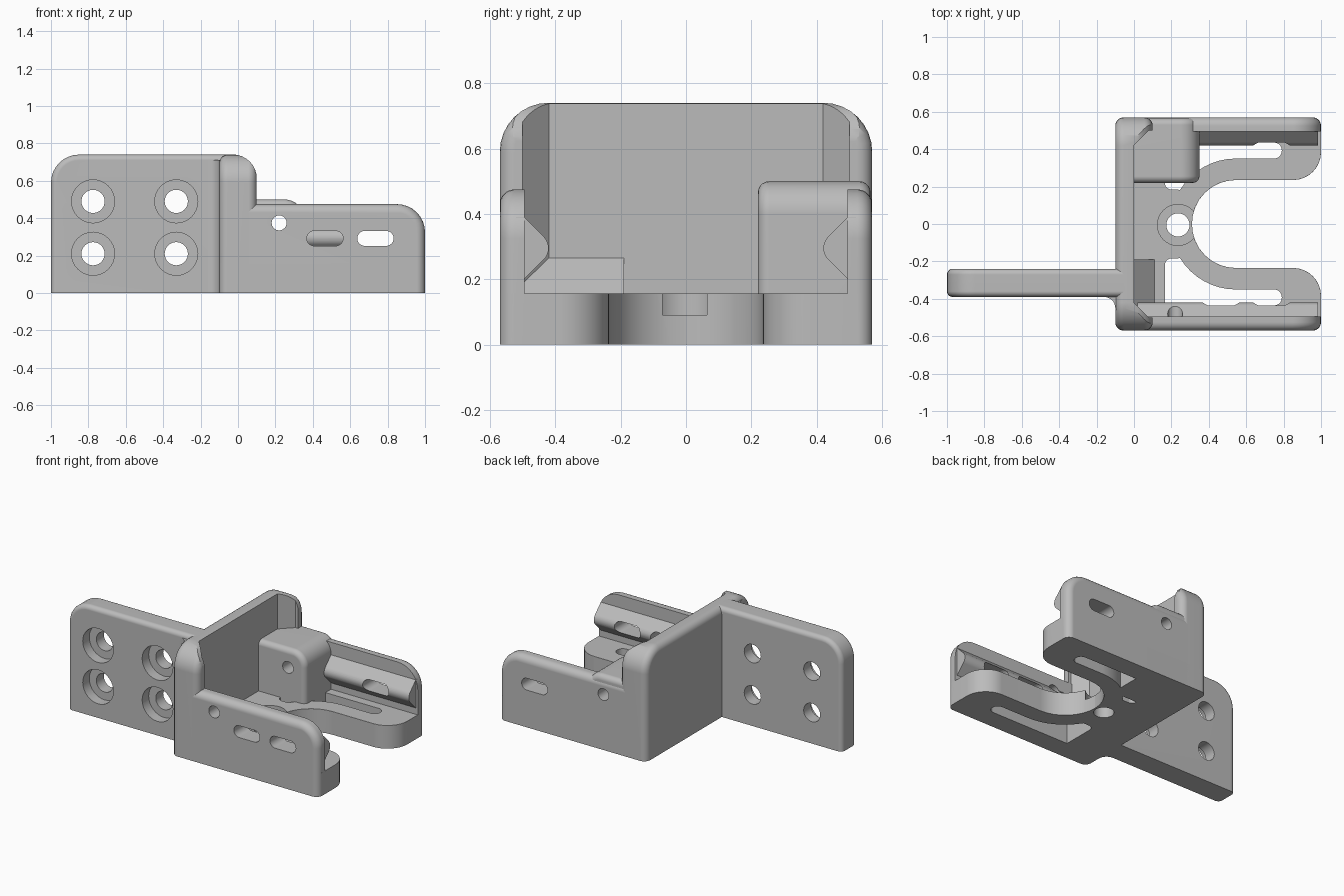
import bpy, bmesh
from math import atan2, cos, sin, tan, pi
from mathutils import Vector

if "Cube" in bpy.data.objects:
    bpy.data.objects.remove(bpy.data.objects["Cube"])

grey = bpy.data.materials.new("plain grey")
grey.use_nodes = True
grey.diffuse_color = (0.5, 0.5, 0.5, 1)
grey.node_tree.nodes["Principled BSDF"].inputs["Base Color"].default_value = (0.5, 0.5, 0.5, 1)

HALF = 0.57      # half depth of the body
TOP = 0.74       # height of the tall walls
DECK = 0.157     # floor thickness


def arc(cx, cy, r, start, sweep, n=8):
    return [(cx + r * cos(start + sweep * i / n), cy + r * sin(start + sweep * i / n))
            for i in range(n + 1)]


def outline(points):
    """Polygon from (u, v) or (u, v, radius) corners, with rounded corners."""
    out = []
    for i, p in enumerate(points):
        if len(p) == 2:
            out.append(p)
            continue
        c = Vector(p[:2])
        a = (Vector(points[i - 1][:2]) - c).normalized()
        b = (Vector(points[(i + 1) % len(points)][:2]) - c).normalized()
        half = a.angle(b) / 2
        mid = c + (a + b).normalized() * p[2] / sin(half)
        s = c + a * p[2] / tan(half) - mid
        e = c + b * p[2] / tan(half) - mid
        start = atan2(s.y, s.x)
        sweep = (atan2(e.y, e.x) - start + pi) % (2 * pi) - pi
        out += arc(mid.x, mid.y, p[2], start, sweep)
    return out


def prism(name, points, axis, lo, hi, bevel=0, pick=None):
    """Extrude an outline along an axis and round the picked edges."""
    place = {"x": lambda u, v, h: (h, u, v),
             "y": lambda u, v, h: (u, h, v),
             "z": lambda u, v, h: (u, v, h)}[axis]
    bm = bmesh.new()
    pts = outline(points)
    low = [bm.verts.new(place(u, v, lo)) for u, v in pts]
    high = [bm.verts.new(place(u, v, hi)) for u, v in pts]
    bm.faces.new(low)
    bm.faces.new(high)
    for i in range(len(pts)):
        bm.faces.new((low[i - 1], low[i], high[i], high[i - 1]))
    bmesh.ops.recalc_face_normals(bm, faces=bm.faces)
    if bevel:
        edges = [e for e in bm.edges if pick((e.verts[0].co + e.verts[1].co) / 2)]
        bmesh.ops.bevel(bm, geom=edges, offset=bevel, segments=5, profile=0.5,
                        affect="EDGES", clamp_overlap=True)
        bmesh.ops.recalc_face_normals(bm, faces=bm.faces)
    mesh = bpy.data.meshes.new(name)
    bm.to_mesh(mesh)
    bm.free()
    obj = bpy.data.objects.new(name, mesh)
    bpy.context.collection.objects.link(obj)
    mesh.materials.append(grey)
    return obj


def combine(target, tool, operation="DIFFERENCE"):
    mod = target.modifiers.new("cut", "BOOLEAN")
    mod.object, mod.operation, mod.solver = tool, operation, "EXACT"
    bpy.context.view_layer.objects.active = target
    bpy.ops.object.modifier_apply(modifier=mod.name)
    bpy.data.objects.remove(tool)


def bore(target, axis, u, v, r, lo, hi, stretch=0):
    """Cut a round hole, or a slot when stretched along u."""
    pts = arc(u + stretch, v, r, -pi / 2, pi, 16) + arc(u - stretch, v, r, pi / 2, pi, 16)
    if not stretch:
        pts = arc(u, v, r, 0, 2 * pi, 32)[:-1]
    combine(target, prism("cutter", pts, axis, lo, hi))


parts = []

# Mounting plate with four counterbored holes
plate = prism("mounting_plate", [(-1, 0), (-0.05, 0), (-0.05, TOP), (-1, TOP, 0.15)], "y",
              -0.39, -0.24, 0.03,
              lambda c: abs(c.y + 0.315) > 0.07 and c.z > 0.01 and c.x < -0.06)
for x in (-0.775, -0.33):
    for z in (0.21, 0.49):
        bore(plate, "y", x, z, 0.062, -0.6, 0)
        bore(plate, "y", x, z, 0.115, -0.6, -0.32)
parts.append(plate)

# Fillet joining plate and cross wall
parts.append(prism("plate_fillet", [(-0.05, -0.37), (-0.17, -0.37), (-0.17, -0.39),
                                    (-0.1, -0.39, 0.06), (-0.1, -0.46), (-0.05, -0.46)],
                   "z", 0, 0.71))

# Cross wall with corner gussets
wall = prism("cross_wall", [(-HALF, 0), (HALF, 0), (HALF, TOP, 0.15), (-HALF, TOP, 0.15)], "x",
             -0.1, 0.1, 0.045, lambda c: abs(c.x) > 0.09 and c.z > 0.01)
combine(wall, prism("cutter", [(-0.3, -0.1), (0.101, -0.1), (0.101, 0.741, 0.13), (-0.3, 0.741)],
                    "y", -1, 1), "INTERSECT")
combine(wall, prism("cutter", [(0, -0.42), (0.08, -0.5), (0.3, -0.5),
                               (0.3, 0.5), (0.08, 0.5), (0, 0.42)], "z", -0.2, 1))
parts.append(wall)

# Floor with open notch, two arms, screw seat and curved slots
floor = prism("floor", [(-0.1, -HALF, 0.045), (1, -HALF, 0.045), (1, -0.235, 0.15),
                        (0.31, -0.235, 0.234), (0.31, 0.235, 0.234), (1, 0.235, 0.15),
                        (1, HALF, 0.045), (-0.1, HALF, 0.045)], "z", 0, DECK, 0.035,
              lambda c: c.z > 0.15 and c.x > 0.2 and abs(c.y) < 0.52)
for s in (-1, 1):
    bend = [(x, s * y) for x, y in arc(0.545, 0, 0.35, pi * 0.825, -pi * 0.325)]
    combine(floor, prism("cutter", [(0.165, s * 0.435), (0.165, s * 0.185, 0.035)] + bend +
                         [(0.79, s * 0.35, 0.04), (0.79, s * 0.435, 0.04)], "z", -0.2, 0.4))
bore(floor, "z", 0.235, -0.005, 0.062, -0.2, 0.4)
bore(floor, "z", 0.235, -0.005, 0.11, 0.09, 0.4)
parts.append(floor)

# Side walls and rounded inner rails, with cross holes and slots
for s, side in ((-1, "right"), (1, "left")):
    lo, hi = sorted((s * HALF, s * 0.495))
    side_wall = prism(side + "_side_wall",
                      [(0, 0), (1, 0), (1, 0.475, 0.15), (0, 0.475)], "y", lo, hi, 0.045,
                      lambda c: abs(c.y) > 0.56 and c.z > 0.01 and c.x > 0.05)
    rail = prism(side + "_rail", [(s * 0.52, 0.39), (s * 0.495, 0.39), (s * 0.40, 0.295, 0.05),
                                  (s * 0.495, 0.2), (s * 0.52, 0.2)], "x", 0.02, 0.985)
    for obj in (side_wall, rail):
        bore(obj, "y", 0.22, 0.375, 0.04, -1, 1)
        for x in (0.465, 0.735) if s < 0 else (0.735,):
            bore(obj, "y", x, 0.292, 0.04, -1, 1, 0.057)
        parts.append(obj)

# Corner block
block = prism("corner_block", [(-0.02, 0), (0.35, 0), (0.35, 0.5, 0.1), (-0.02, 0.5)], "y",
              0.22, 0.565, 0.035,
              lambda c: c.z > 0.01 and c.x > 0 and abs(c.y - 0.39) > 0.15)
bore(block, "y", 0.22, 0.375, 0.04, -1, 1)
parts.append(block)

# Sloped ledge at the foot of the cross wall
parts.append(prism("sloped_ledge", [(-0.02, 0.1), (0.11, 0.1), (0.11, DECK),
                                    (0, 0.265), (-0.02, 0.265)], "y", -0.5, -0.19))

# Smooth shading with crisp flats
bpy.ops.object.select_all(action="DESELECT")
for obj in parts:
    obj.select_set(True)
bpy.context.view_layer.objects.active = parts[0]
bpy.ops.object.shade_smooth_by_angle(angle=pi / 6)
for obj in parts:
    obj.modifiers.new("even shading", "WEIGHTED_NORMAL").keep_sharp = True
